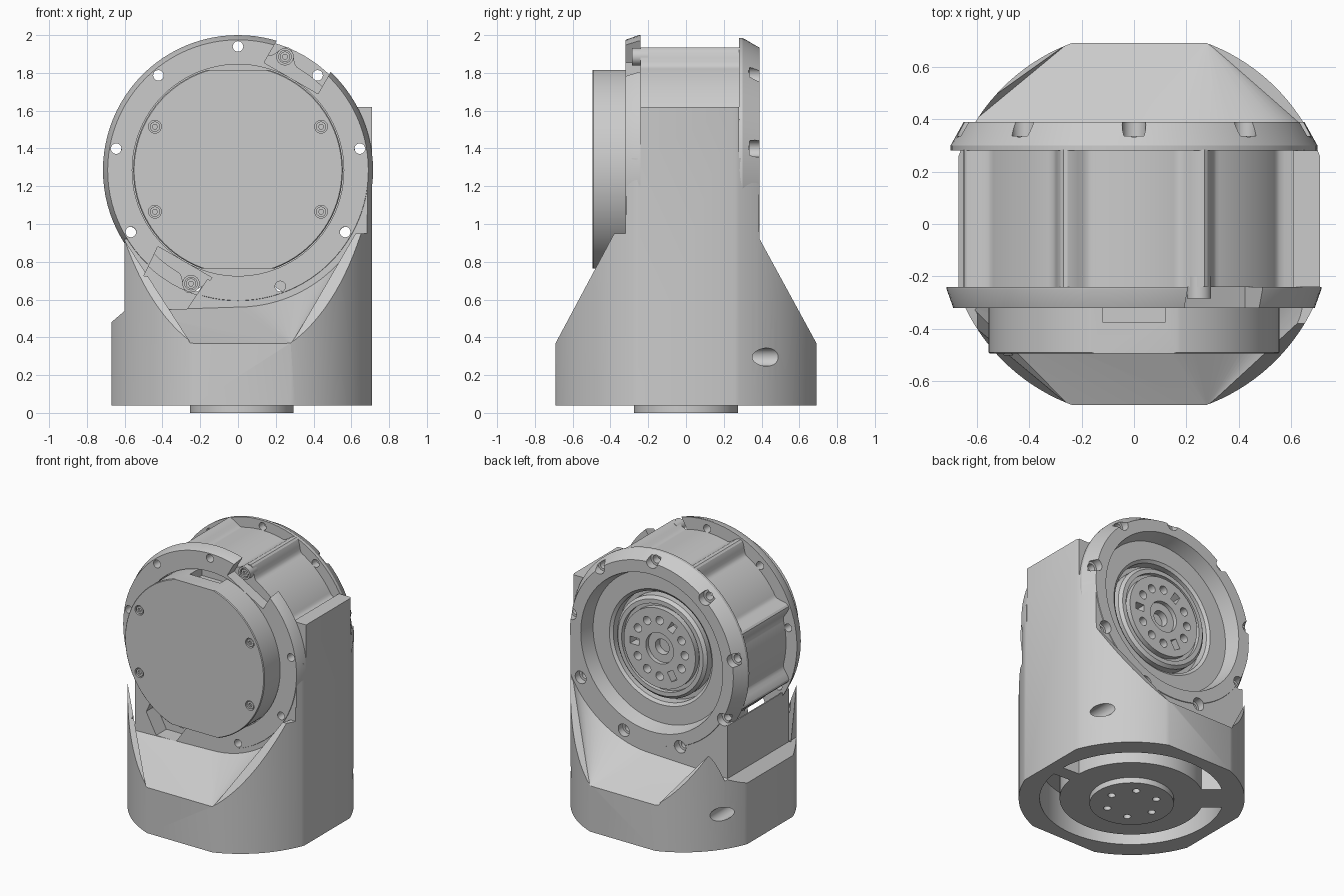
import bpy, bmesh, math
from mathutils import Matrix, Vector

if "Cube" in bpy.data.objects:
    bpy.data.objects.remove(bpy.data.objects["Cube"])

grey = bpy.data.materials.new("satin_grey")
grey.use_nodes = True
grey.diffuse_color = (0.6, 0.6, 0.6, 1)
grey.node_tree.nodes["Principled BSDF"].inputs["Base Color"].default_value = (0.6, 0.6, 0.6, 1)

CZ = 1.285          # height of the joint axis
BX = 0.02           # base axis offset in x
TAU = math.tau


def finish(name, bm):
    bmesh.ops.recalc_face_normals(bm, faces=bm.faces)
    mesh = bpy.data.meshes.new(name)
    bm.to_mesh(mesh)
    bm.free()
    mesh.materials.append(grey)
    ob = bpy.data.objects.new(name, mesh)
    bpy.context.collection.objects.link(ob)
    return ob


def lathe(name, profile, steps=96):
    """Revolve (radius, y) points about the joint axis."""
    bm = bmesh.new()
    vs = [bm.verts.new((r, y, CZ)) for r, y in profile]
    pairs = list(zip(vs, vs[1:]))
    if profile[0][0] > 0:
        pairs.append((vs[-1], vs[0]))
    es = [bm.edges.new(p) for p in pairs]
    bmesh.ops.spin(bm, geom=vs + es, cent=(0, 0, CZ), axis=(0, 1, 0),
                   angle=TAU, steps=steps, use_duplicate=False)
    bmesh.ops.remove_doubles(bm, verts=bm.verts, dist=1e-5)
    return finish(name, bm)


def prism(name, pts, axis, lo, hi):
    """Extrude a polygon along x, y or z."""
    put = {"x": lambda a, b, c: (c, a, b), "y": lambda a, b, c: (a, c, b),
           "z": lambda a, b, c: (a, b, c)}[axis]
    bm = bmesh.new()
    face = bm.faces.new([bm.verts.new(put(a, b, lo)) for a, b in pts])
    ext = bmesh.ops.extrude_face_region(bm, geom=[face])
    new = [g for g in ext["geom"] if isinstance(g, bmesh.types.BMVert)]
    bmesh.ops.translate(bm, verts=new, vec=Vector(put(0, 0, hi - lo)))
    return finish(name, bm)


def hull(name, points):
    bm = bmesh.new()
    res = bmesh.ops.convex_hull(bm, input=[bm.verts.new(p) for p in points])
    loose = {g for g in res["geom_interior"] + res["geom_unused"] if isinstance(g, bmesh.types.BMVert)}
    bmesh.ops.delete(bm, geom=list(loose), context="VERTS")
    return finish(name, bm)


def circle(r, a=0, b=0, n=32):
    return [(a + r * math.cos(TAU * i / n), b + r * math.sin(TAU * i / n)) for i in range(n)]


def rod(name, r, a, b, axis, lo, hi, n=32):
    return prism(name, circle(r, a, b, n), axis, lo, hi)


def box(name, x0, x1, y0, y1, z0, z1):
    return prism(name, [(x0, y0), (x1, y0), (x1, y1), (x0, y1)], "z", z0, z1)


def boolean(ob, tool, op="DIFFERENCE"):
    """Apply one boolean and drop the helper."""
    mod = ob.modifiers.new("cut", "BOOLEAN")
    mod.object, mod.operation, mod.solver = tool, op, "EXACT"
    bpy.context.view_layer.objects.active = ob
    bpy.ops.object.modifier_apply(modifier=mod.name)
    bpy.data.objects.remove(tool)


def polar(r, deg):
    return r * math.cos(math.radians(deg)), CZ + r * math.sin(math.radians(deg))


def turned(ob, deg):
    """Turn a part made at the origin to an angle on the joint axis."""
    ob.data.transform(Matrix.Translation((0, 0, CZ)) @ Matrix.Rotation(math.radians(-deg), 4, "Y"))
    return ob


# Base and tower: truncated round plan, trimmed by side and front outlines
body = rod("base_and_tower", 0.737, BX, 0, "z", 0.04, 1.62, 128)
side = [(-0.69, 0), (-0.69, 0.37), (-0.38, 0.95), (-0.32, 0.95), (-0.32, 1.35),
        (-0.24, 1.35), (-0.24, 1.7), (0.28, 1.7), (0.28, 1.35), (0.39, 1.35),
        (0.39, 0.92), (0.69, 0.37), (0.69, 0)]
front = [(-0.67, 0), (-0.67, 0.48), (-0.6, 0.54), (-0.6, 0.92), (0, 0.92),
         (0, 1.7), (0.71, 1.7), (0.71, 0)]
boolean(body, prism("side_trim", side, "x", -1, 1), "INTERSECT")
boolean(body, prism("front_trim", front, "y", -1, 1), "INTERSECT")

# Drum seat, and sloping faces that run from the flange rims to the base edges
boolean(body, rod("drum_seat", 0.695, 0, CZ, "y", -0.243, 0.283, 96))
boolean(body, rod("flange_opening", 0.6, 0, CZ, "y", -1, 1, 96))
for face_y, end_y in ((-0.316, -0.7), (0.386, 0.7)):
    rim = [(x, face_y, z) for x, z in circle(0.725, 0, CZ, 96)]
    edge = [(BX + s * 0.26, end_y, z) for s in (-1, 1) for z in (0.364, 2)]
    shoulder = [(-0.62, face_y, z) for z in (0.54, 1.2)]
    boolean(body, hull("slope_cut", rim + edge + shoulder))
gap_outline = [(-0.14, 0.74), (-0.27, 0.55), (-0.43, 0.55), (-0.51, 0.7), (-0.41, 0.91), (-0.3, 0.85)]
boolean(body, prism("lower_gap", gap_outline, "y", -0.5, -0.2))

# Underside ring groove with two bridges, and cable holes
groove = rod("ring_groove", 0.6, BX, 0, "z", 0, 0.3, 96)
boolean(groove, rod("web_core", 0.47, BX, 0, "z", -0.1, 0.4, 96))
for angle, half in ((-3, 0.05), (140, 0.12)):
    spoke = box("spoke", 0.3, 0.7, -half, half, -0.1, 0.4)
    spoke.data.transform(Matrix.Translation((BX, 0, 0)) @ Matrix.Rotation(math.radians(angle), 4, "Z"))
    boolean(groove, spoke)
boolean(body, groove)
for s in (-1, 1):
    boolean(body, rod("cable_hole", 0.048, BX + s * 0.6, 0.295, "y", 0.2, 0.8))

# Mounting disc under the base
disc = rod("mounting_disc", 0.275, BX, 0, "z", 0, 0.1, 64)
for i in range(6):
    a = TAU * i / 6
    boolean(disc, rod("bolt_hole", 0.025, BX + 0.17 * math.cos(a), 0.17 * math.sin(a), "z", -0.1, 0.05, 20))

# Drum with eight blended ribs, hollow at the back
outline = []
for i in range(288):
    deg = i * 1.25
    off = min(1, abs(deg % 45 - 22.5) / 7.5)
    outline.append(polar(0.628 + 0.075 * math.cos(off * math.pi / 2) ** 2, deg))
drum = prism("ribbed_drum", outline, "y", -0.24, 0.285)
boolean(drum, rod("drum_hollow", 0.55, 0, CZ, "y", 0.185, 1, 96))

# Stepped back flange and bevelled front flange
back = lathe("back_flange", [
    (0, 0.18), (0.6, 0.18), (0.6, 0.28), (0.7, 0.28), (0.7, 0.3), (0.65, 0.39),
    (0.565, 0.39), (0.54, 0.285), (0.41, 0.285), (0.39, 0.27), (0.39, 0.2), (0, 0.2)])
ring = lathe("front_flange", [
    (0.56, -0.23), (0.56, -0.32), (0.69, -0.32), (0.715, -0.25), (0.715, -0.24),
    (0.615, -0.24), (0.615, -0.23)])

# Nine bolt holes through both flanges, with counterbores at the back
for i in range(9):
    x, z = polar(0.655, 90 + 40 * i)
    low = z < CZ - 0.2
    for part in [ring, back] + [body] * low:
        boolean(part, rod("bolt_hole", 0.028, x, z, "y", -0.5, 0.5, 20))
    for part in [back] + [body] * low:
        boolean(part, rod("counterbore", 0.045, x, z, "y", 0.335, 0.5, 24))

# Two opposite gaps in the front flange, each showing a screw post
parts = [body, disc, drum, back, ring]
for angle in (60, 240):
    boolean(ring, turned(box("flange_gap", 0.562, 0.9, -0.5, 0, -0.165, 0.165), angle))
    x, z = polar(0.65, angle + 7.5)
    post = rod("screw_post", 0.046, x, z, "y", -0.285, -0.2, 24)
    boolean(post, rod("screw_recess", 0.033, x, z, "y", -0.4, -0.265, 24))
    head = rod("post_screw", 0.027, x, z, "y", -0.28, -0.255, 24)
    boolean(head, rod("socket", 0.014, x, z, "y", -0.4, -0.265, 6))
    parts += [post, head]

# Front cover with flats, top notch and four screws
cover = lathe("front_cover", [(0, -0.495), (0.55, -0.495), (0.555, -0.49), (0.555, -0.23), (0, -0.23)])
boolean(cover, box("cover_flats", -1, 1, -1, 1, CZ - 0.52, CZ + 0.53), "INTERSECT")
boolean(cover, box("cover_notch", -0.12, 0.12, -0.375, -0.2, CZ + 0.47, CZ + 0.7))
for sx in (-1, 1):
    for sz in (-1, 1):
        x, z = sx * 0.44, CZ + 0.005 + sz * 0.225
        boolean(cover, rod("screw_recess", 0.034, x, z, "y", -0.6, -0.47, 24))
        head = rod("cover_screw", 0.027, x, z, "y", -0.49, -0.46, 24)
        boolean(head, rod("socket", 0.014, x, z, "y", -0.6, -0.475, 6))
        parts.append(head)
parts.append(cover)

# Output hub: nine holes, three slots, stepped bore
hub = lathe("output_hub", [
    (0, 0.19), (0.36, 0.19), (0.36, 0.27), (0.34, 0.29), (0.31, 0.29), (0.31, 0.26),
    (0.285, 0.26), (0.285, 0.3), (0.11, 0.3), (0.11, 0.27), (0.055, 0.27), (0.055, 0.22), (0, 0.22)])
for i in range(12):
    x, z = polar(0.2, 30 * i)
    if i % 4 == 0:
        boolean(hub, turned(box("slot", 0.165, 0.235, 0.23, 0.4, -0.025, 0.025), 30 * i))
    else:
        boolean(hub, rod("hub_hole", 0.03, x, z, "y", 0.23, 0.4, 20))
parts.append(hub)

for ob in parts:
    bpy.ops.object.select_all(action="DESELECT")
    ob.select_set(True)
    bpy.context.view_layer.objects.active = ob
    bpy.ops.object.shade_smooth_by_angle(angle=math.radians(25))
